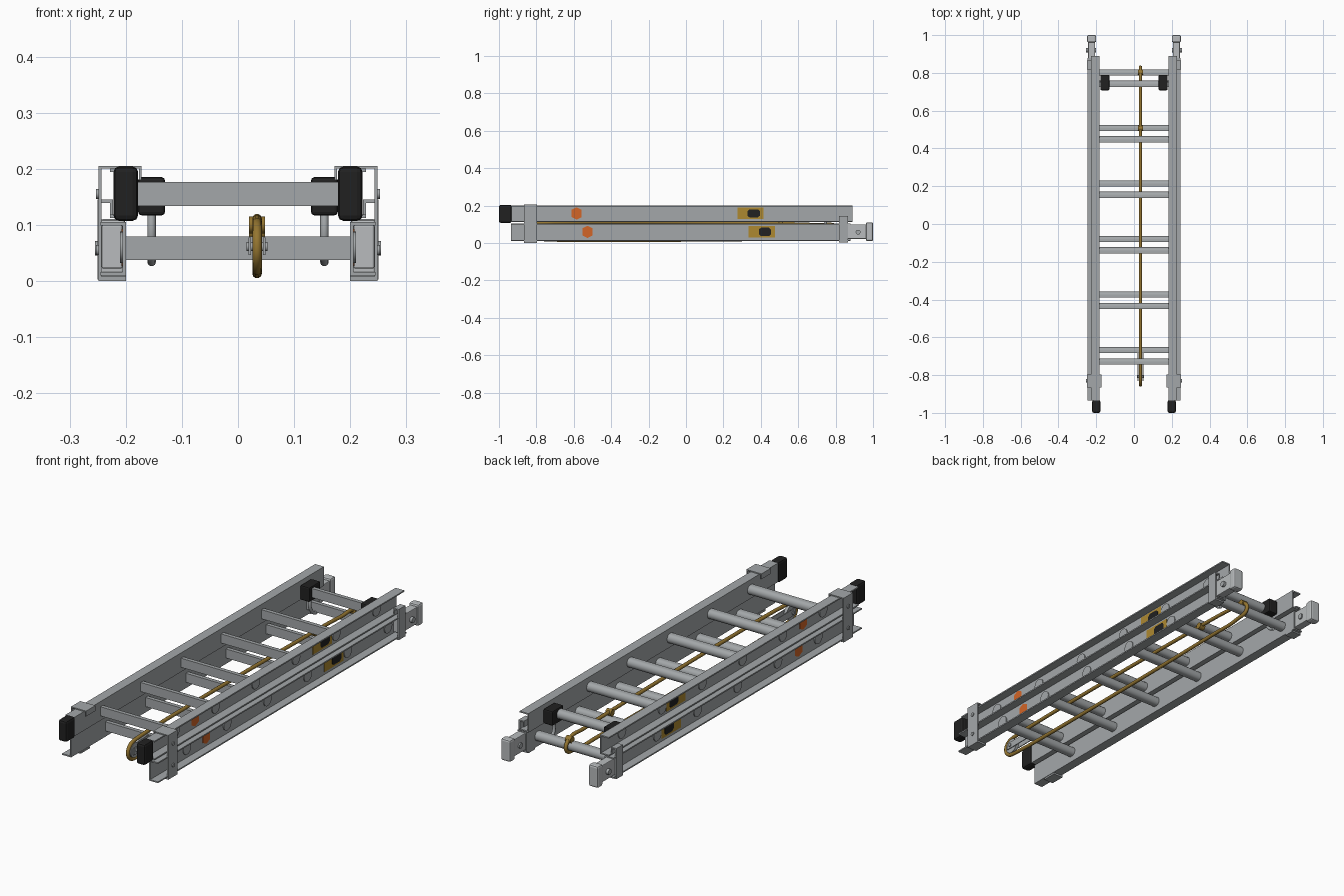
import bpy, bmesh, math

cube = bpy.data.objects.get("Cube")
if cube:
    bpy.data.objects.remove(cube)


def material(name, rgb, rough=0.5):
    m = bpy.data.materials.new(name)
    m.use_nodes = True
    m.diffuse_color = (*rgb, 1)
    node = m.node_tree.nodes["Principled BSDF"]
    node.inputs["Base Color"].default_value = (*rgb, 1)
    node.inputs["Roughness"].default_value = rough
    return m


METAL = material("aluminium grey", (0.37, 0.39, 0.40))
PALE = material("pale grey", (0.48, 0.50, 0.51))
BLACK = material("rubber black", (0.015, 0.015, 0.015))
ROPE = material("rope gold", (0.30, 0.18, 0.03))
YELLOW = material("label yellow", (0.42, 0.25, 0.03))
ORANGE = material("label orange", (0.65, 0.13, 0.02))


def prism(name, pts, t0, t1, axis, mat, bevel=0, smooth=False):
    """Extrude a 2D outline along x or y."""
    place = {"x": lambda a, b, t: (t, a, b), "y": lambda a, b, t: (a, t, b)}[axis]
    bm = bmesh.new()
    ends = [[bm.verts.new(place(a, b, t)) for a, b in pts] for t in (t0, t1)]
    n = len(pts)
    for i in range(n):
        j = (i + 1) % n
        bm.faces.new((ends[0][i], ends[0][j], ends[1][j], ends[1][i]))
    for end in ends:
        bm.faces.new(end)
    bmesh.ops.recalc_face_normals(bm, faces=bm.faces[:])
    mesh = bpy.data.meshes.new(name)
    bm.to_mesh(mesh)
    bm.free()
    ob = bpy.data.objects.new(name, mesh)
    bpy.context.collection.objects.link(ob)
    mesh.materials.append(mat)
    if bevel:
        mod = ob.modifiers.new("Bevel", "BEVEL")
        mod.width, mod.segments = bevel, 2
    if smooth:
        bpy.ops.object.select_all(action="DESELECT")
        ob.select_set(True)
        bpy.context.view_layer.objects.active = ob
        bpy.ops.object.shade_smooth_by_angle(angle=math.radians(35))
    return ob


def box(name, x, y, z, mat, bevel=0):
    pts = [(y[0], z[0]), (y[1], z[0]), (y[1], z[1]), (y[0], z[1])]
    return prism(name, pts, x[0], x[1], "x", mat, bevel)


def disc(name, x, y, z, r, mat, n=24):
    pts = [(y + r * math.cos(math.tau * i / n), z + r * math.sin(math.tau * i / n))
           for i in range(n)]
    return prism(name, pts, x[0], x[1], "x", mat, smooth=True)


def tube(name, pts, r, mat, cyclic=False):
    cu = bpy.data.curves.new(name, "CURVE")
    cu.dimensions = "3D"
    cu.bevel_depth, cu.bevel_resolution, cu.resolution_u = r, 3, 6
    cu.use_fill_caps = True
    sp = cu.splines.new("BEZIER")
    sp.bezier_points.add(len(pts) - 1)
    for p, co in zip(sp.bezier_points, pts):
        p.co = co
        p.handle_left_type = p.handle_right_type = "AUTO"
    sp.use_cyclic_u = cyclic
    ob = bpy.data.objects.new(name, cu)
    bpy.context.collection.objects.link(ob)
    cu.materials.append(mat)
    return ob


SPACING, RUNGS = 0.294, 6
# section: web x, flange x, rail ends, z range, rung z, first rung y, label y, tag y
sections = {
    "upper": (0.183, 0.228, (-0.935, 0.89), (0.112, 0.2), 0.155, -0.73, 0.345, -0.585),
    "lower": (0.2, 0.245, (-0.935, 0.88), (0.01, 0.105), 0.058, -0.67, 0.405, -0.527),
}
for sec, (web, lip, ends, (z0, z1), rz, ry, label, tag) in sections.items():
    # D-shaped rungs, flat side to the front
    for i in range(RUNGS):
        y = ry + SPACING * i
        outline = [(y - 0.014, rz - 0.021), (y - 0.014, rz + 0.021)]
        outline += [(y + 0.019 * math.sin(a), rz + 0.021 * math.cos(a))
                    for a in [math.pi * k / 12 for k in range(13)]]
        prism(f"{sec}_rung_{i + 1}", outline, -web, web, "x", METAL, smooth=True)
    for s, side in ((1, "left"), (-1, "right")):
        # channel rail, open outward
        t = 0.006
        channel = [(web, z0), (lip, z0), (lip, z0 + t), (web + t, z0 + t),
                   (web + t, z1 - t), (lip, z1 - t), (lip, z1), (web, z1)]
        prism(f"{sec}_rail_{side}", [(s * a, b) for a, b in channel], *ends, "y", METAL)
        face = web + t

        def skin(h):
            return (s * (face - 0.001), s * (face + h))
        # rung collars and end plugs
        for i in range(RUNGS):
            y = ry + SPACING * i
            disc(f"{sec}_rung_collar_{side}_{i + 1}", skin(0.004), y, rz + 0.002, 0.028, METAL)
        # warning labels
        zc = (z0 + z1) / 2 + 0.002
        box(f"{sec}_yellow_label_{side}", skin(0.002), (label - 0.07, label + 0.07),
            (zc - 0.031, zc + 0.031), YELLOW)
        yb = label + 0.017
        prism(f"{sec}_black_mark_{side}",
              [(yb - 0.033, zc - 0.012), (yb - 0.022, zc - 0.022), (yb + 0.022, zc - 0.022),
               (yb + 0.033, zc - 0.012), (yb + 0.033, zc + 0.012), (yb + 0.022, zc + 0.022),
               (yb - 0.022, zc + 0.022), (yb - 0.033, zc + 0.012)],
              *skin(0.004), "x", BLACK)
        prism(f"{sec}_orange_tag_{side}",
              [(tag - 0.026, zc - 0.02), (tag, zc - 0.033), (tag + 0.026, zc - 0.02),
               (tag + 0.026, zc + 0.02), (tag, zc + 0.033), (tag - 0.026, zc + 0.02)],
              *skin(0.002), "x", ORANGE)

for s, side in ((1, "left"), (-1, "right")):
    def sx(a, b):
        return (s * a, s * b)

    # rubber foot
    box(f"rubber_foot_{side}", sx(0.178, 0.222), (-1, -0.932), (0.107, 0.204), BLACK, 0.01)
    # front guide bracket wrapping both rails
    gy = (-0.865, -0.797)
    box(f"guide_plate_{side}", sx(0.243, 0.249), gy, (0, 0.205), METAL)
    box(f"guide_top_{side}", sx(0.172, 0.249), gy, (0.2, 0.205), METAL)
    box(f"guide_lip_{side}", sx(0.172, 0.176), gy, (0.18, 0.205), METAL)
    box(f"guide_base_{side}", sx(0.2, 0.249), gy, (0, 0.008), METAL)
    for z in (0.055, 0.155):
        disc(f"guide_rivet_{side}", sx(0.247, 0.253), -0.83, z, 0.009, METAL, 12)
    # rear hook bracket
    hy = (0.818, 0.866)
    box(f"hook_plate_{side}", sx(0.244, 0.25), hy, (0.003, 0.145), METAL)
    box(f"hook_top_{side}", sx(0.223, 0.25), hy, (0.139, 0.145), METAL)
    box(f"hook_lip_{side}", sx(0.223, 0.228), hy, (0.118, 0.145), METAL)
    box(f"hook_base_{side}", sx(0.2, 0.25), hy, (0.003, 0.01), METAL)
    # rear end block, pad and bolt
    box(f"end_block_{side}", sx(0.206, 0.243), (0.84, 0.97), (0.022, 0.1), PALE, 0.003)
    box(f"end_pad_{side}", sx(0.2, 0.249), (0.962, 1), (0.01, 0.11), PALE, 0.008)
    disc(f"end_bolt_{side}", sx(0.2, 0.255), 0.92, 0.058, 0.013, METAL, 12)
    # rung lock: black body around the rung with a metal hook
    box(f"lock_body_{side}", sx(0.13, 0.178), (0.708, 0.79), (0.117, 0.185), BLACK, 0.006)
    tube(f"lock_hook_{side}", [(s * 0.154, 0.75, 0.13), (s * 0.154, 0.745, 0.08),
                               (s * 0.154, 0.765, 0.045), (s * 0.154, 0.79, 0.033)],
         0.0075, METAL)

# rope loop running along the middle
RX = 0.034
back = [(0.6, 0.021), (0.76, 0.026), (0.829, 0.05), (0.81, 0.088), (0.7, 0.098), (0.5, 0.104)]
front = [(-0.8, 0.104), (-0.838, 0.091), (-0.853, 0.061), (-0.838, 0.031), (-0.8, 0.019)]
tube("rope", [(RX, y, z) for y, z in back + front], 0.0085, ROPE, True)
for i, (y, z) in enumerate(((0.507, 0.1), (0.802, 0.088))):
    disc(f"rope_knot_{i + 1}", (RX - 0.014, RX + 0.014), y, z, 0.015, ROPE, 16)

# pulley held by two plates on the first lower rung
disc("pulley_wheel", (RX - 0.007, RX + 0.007), -0.808, 0.061, 0.034, METAL, 32)
disc("pulley_axle", (RX - 0.019, RX + 0.019), -0.808, 0.061, 0.008, METAL, 12)
for s in (-1, 1):
    box("pulley_plate", (RX + s * 0.011, RX + s * 0.015), (-0.83, -0.665), (0.046, 0.077), METAL)
